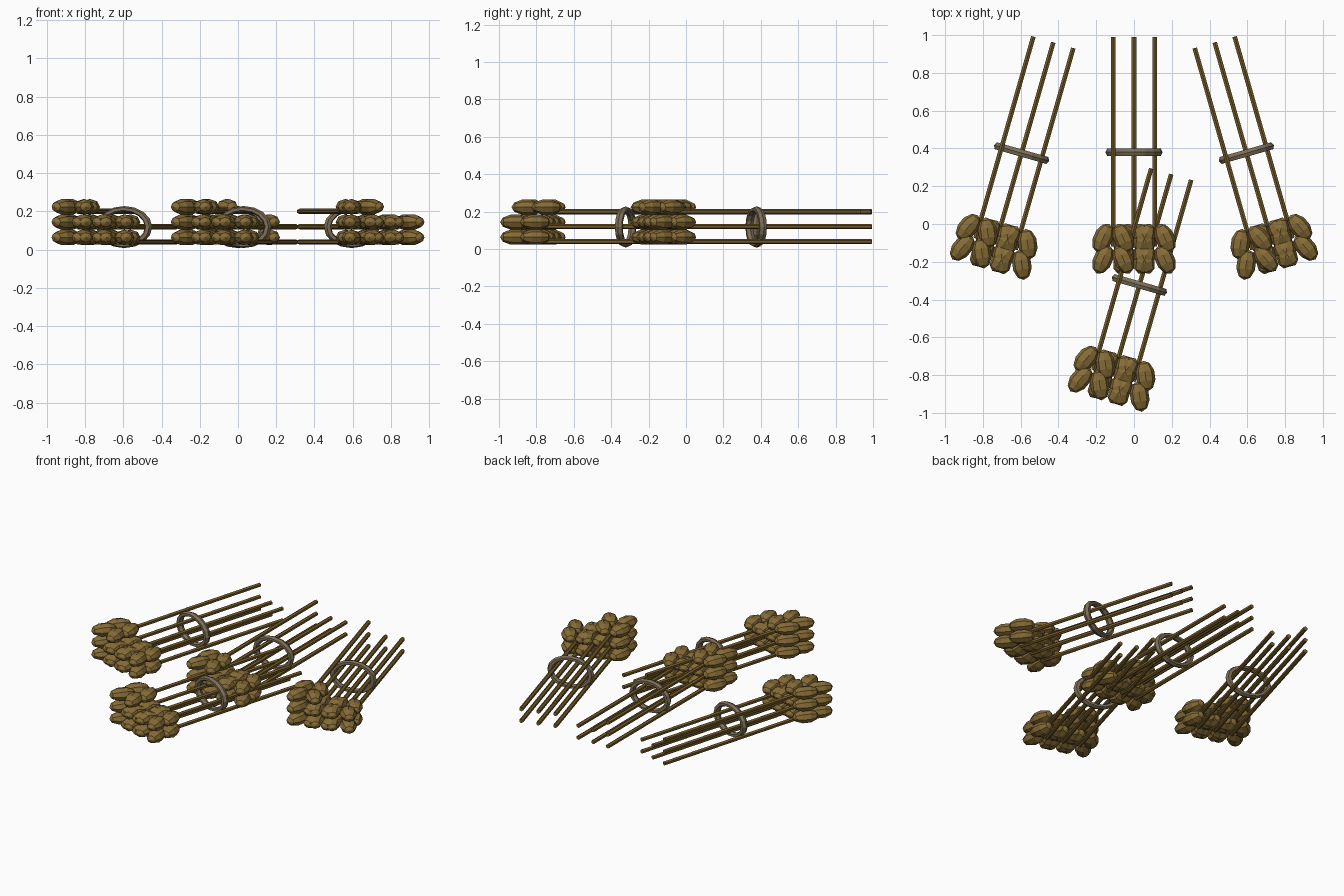
import bpy, bmesh, math
from mathutils import Matrix, Vector

if "Cube" in bpy.data.objects:
    bpy.data.objects.remove(bpy.data.objects["Cube"])


def material(name, rgb):
    m = bpy.data.materials.new(name)
    m.diffuse_color = (*rgb, 1)
    m.use_nodes = True
    m.node_tree.nodes["Principled BSDF"].inputs["Base Color"].default_value = m.diffuse_color
    return m


GOLD = material("golden grain", (0.24, 0.15, 0.037))
STRAW = material("dark straw", (0.18, 0.108, 0.022))
TWINE = material("grey brown twine", (0.21, 0.16, 0.095))

T, R, S = Matrix.Translation, Matrix.Rotation, Matrix.Diagonal
ALONG_Y = R(math.pi / 2, 4, 'X')
LENGTH = 0.99

# Seven stalks stacked three to a layer: (x, z) in the sheaf's own space
STALKS = [((i % 3 - 1) * 0.11, 0.04 + (i // 3) * 0.08) for i in range(7)]


def finish(bm, name, mat, place):
    me = bpy.data.meshes.new(name)
    bm.to_mesh(me)
    bm.free()
    me.materials.append(mat)
    ob = bpy.data.objects.new(name, me)
    ob.matrix_world = place
    bpy.context.collection.objects.link(ob)


def stalks(name, place):
    bm = bmesh.new()
    for x, z in STALKS:
        y0, y1 = -0.12, LENGTH
        bmesh.ops.create_cone(bm, cap_ends=True, segments=6, radius1=0.014, radius2=0.014,
                              depth=y1 - y0, matrix=T((x, (y0 + y1) / 2, z)) @ ALONG_Y)
    finish(bm, name, STRAW, place)


def grain_heads(name, place):
    # Each head is two pairs of pointed grains splayed away from the stalk
    bm = bmesh.new()
    for x, z in STALKS:
        for y in (-0.075, -0.187):
            for side in (-1, 1):
                m = (T((x + side * 0.054, y, z + 0.024)) @ R(side * math.radians(24), 4, 'Z')
                     @ S((0.052, 0.082, 0.042, 1)) @ ALONG_Y)
                bmesh.ops.create_uvsphere(bm, u_segments=8, v_segments=5, radius=1, matrix=m)
    finish(bm, name, GOLD, place)


def tie(name, place):
    # Oval loop around the stalks
    bm = bmesh.new()
    n, k = 16, 6
    rings = []
    for i in range(n):
        a = 2 * math.pi * i / n
        ring = []
        for j in range(k):
            b = 2 * math.pi * j / k
            r = 0.02 * math.cos(b)
            ring.append(bm.verts.new(((0.132 + r) * math.cos(a), 0.38 + 0.022 * math.sin(b),
                                      0.118 + (0.095 + 0.75 * r) * math.sin(a))))
        rings.append(ring)
    for i in range(n):
        p, q = rings[i], rings[(i + 1) % n]
        for j in range(k):
            bm.faces.new((p[j], p[(j + 1) % k], q[(j + 1) % k], q[j]))
    bmesh.ops.recalc_face_normals(bm, faces=bm.faces)
    finish(bm, name, TWINE, place)


# Four sheaves lying on the ground: name, origin, turn
TURN = math.radians(16)
for label, x, y, turn in (("left", -0.70, 0.01, -TURN), ("middle", 0, 0, 0),
                          ("right", 0.70, 0.01, TURN), ("front", -0.076, -0.688, -TURN)):
    place = T((x, y, 0)) @ R(turn, 4, 'Z')
    stalks(label + "_sheaf_stalks", place)
    grain_heads(label + "_sheaf_grain_heads", place)
    tie(label + "_sheaf_tie", place)
